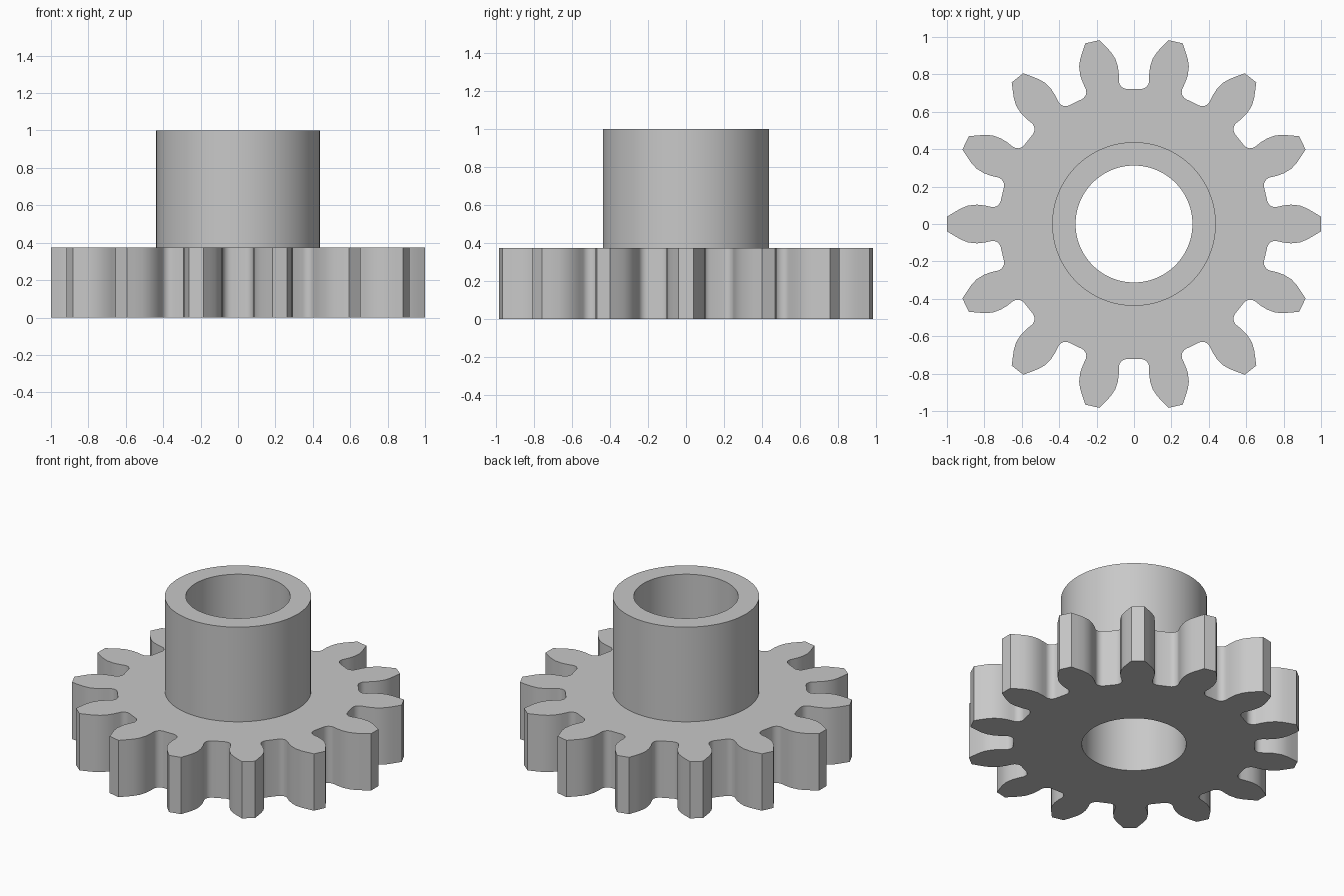
import bpy, bmesh
from math import sin, cos, pi, radians, tau

cube = bpy.data.objects.get("Cube")
if cube:
    bpy.data.objects.remove(cube, do_unlink=True)

TEETH = 14
GEAR_TOP, HUB_TOP = 0.375, 1.0
BORE_R, HUB_R = 0.3125, 0.4375
SEGMENTS = 96

steel = bpy.data.materials.new("grey steel")
steel.use_nodes = True
grey = (0.58, 0.58, 0.58, 1)
steel.diffuse_color = grey
steel.node_tree.nodes["Principled BSDF"].inputs["Base Color"].default_value = grey


def half_gap():
    """Half of one tooth gap as (sideways, radial): root, fillet, flank, tip corner."""
    fillet = [(0.037 + 0.044 * sin(a), 0.766 - 0.044 * cos(a))
              for a in (i * pi / 12 for i in range(7))]
    flank = [(0.081, 0.80), (0.086, 0.842), (0.101, 0.886),
             (0.124, 0.92), (0.153, 0.951), (0.184, 0.983)]
    return fillet + flank


def gear_outline():
    half = half_gap()
    gap = [(-u, v) for u, v in reversed(half)] + half
    points = []
    for tooth in range(TEETH):
        a = (tooth + 0.5) * tau / TEETH
        points += [(v * cos(a) - u * sin(a), v * sin(a) + u * cos(a)) for u, v in gap]
    return points


def circle(radius):
    return [(radius * cos(i * tau / SEGMENTS), radius * sin(i * tau / SEGMENTS))
            for i in range(SEGMENTS)]


bm = bmesh.new()


def ring(points, z):
    verts = [bm.verts.new((x, y, z)) for x, y in points]
    return verts, [bm.edges.new((v, verts[i - 1])) for i, v in enumerate(verts)]


def wall(low, high):
    for i in range(len(low[0])):
        bm.faces.new((low[0][i - 1], low[0][i], high[0][i], high[0][i - 1]))


def cap(outer, inner):
    bmesh.ops.triangle_fill(bm, edges=outer[1] + inner[1], use_beauty=True)


# Toothed disc, hub and through bore
outline = gear_outline()
teeth_low, teeth_high = ring(outline, 0), ring(outline, GEAR_TOP)
hub_low, hub_high = ring(circle(HUB_R), GEAR_TOP), ring(circle(HUB_R), HUB_TOP)
bore_low, bore_high = ring(circle(BORE_R), 0), ring(circle(BORE_R), HUB_TOP)

cap(teeth_low, bore_low)
cap(teeth_high, hub_low)
cap(hub_high, bore_high)
wall(teeth_low, teeth_high)
wall(hub_low, hub_high)
wall(bore_low, bore_high)
bmesh.ops.recalc_face_normals(bm, faces=bm.faces[:])

mesh = bpy.data.meshes.new("gear_with_hub")
bm.to_mesh(mesh)
bm.free()
mesh.materials.append(steel)
gear = bpy.data.objects.new("gear_with_hub", mesh)
bpy.context.collection.objects.link(gear)

# Round walls smooth, tooth tips and rims sharp
bpy.ops.object.select_all(action="DESELECT")
gear.select_set(True)
bpy.context.view_layer.objects.active = gear
bpy.ops.object.shade_smooth_by_angle(angle=radians(30))
